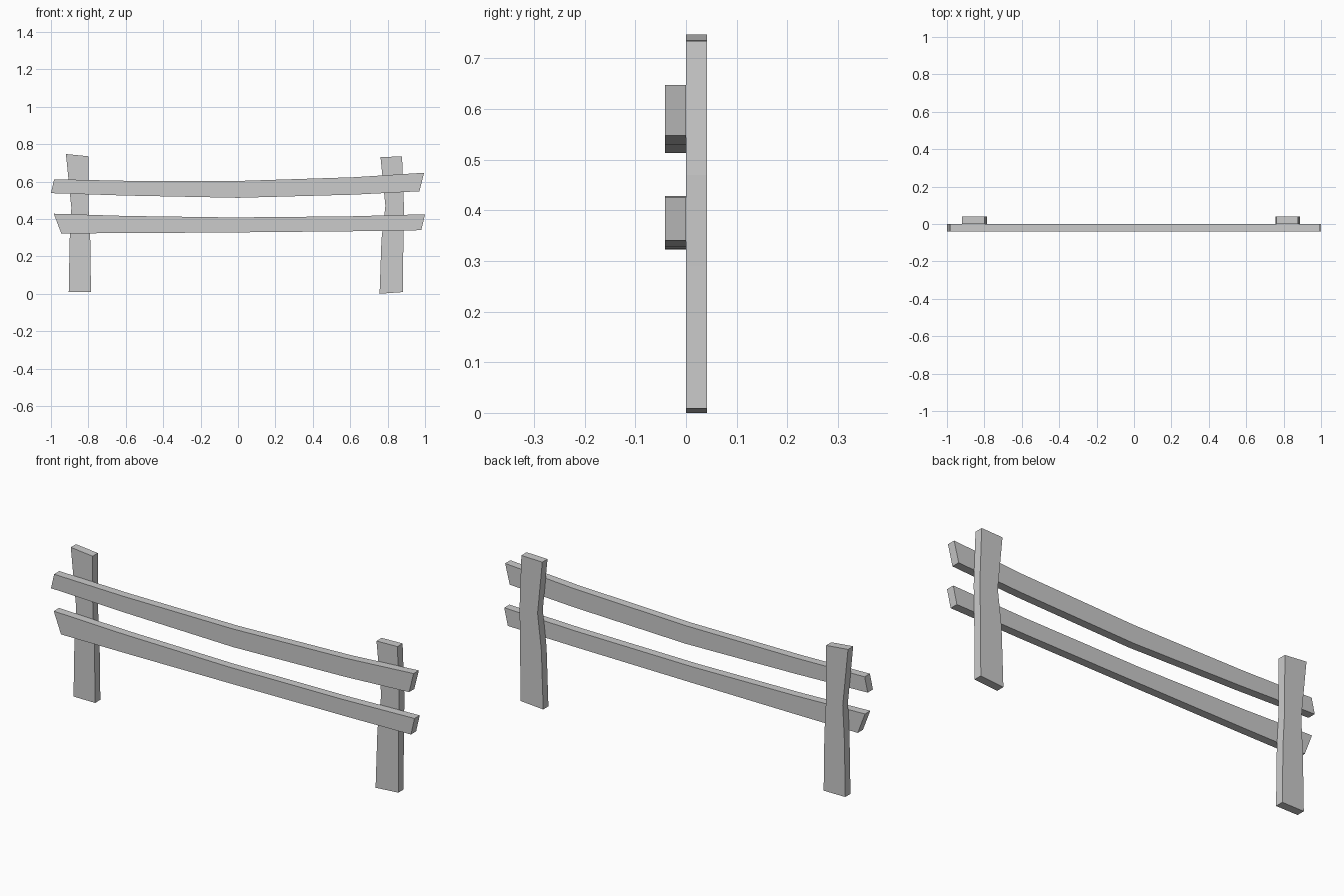
import bpy
import bmesh

if "Cube" in bpy.data.objects:
    bpy.data.objects.remove(bpy.data.objects["Cube"])


def plank(name, side_a, side_b, y0, y1):
    """Board from two matching edge lines (x, z), cut into quads and given depth."""
    bm = bmesh.new()
    rows = [[[bm.verts.new((x, y, z)) for y in (y0, y1)] for x, z in side]
            for side in (side_a, side_b)]
    a, b = rows
    n = len(a)
    for i in range(n - 1):
        j = i + 1
        bm.faces.new((a[i][0], a[j][0], b[j][0], b[i][0]))
        bm.faces.new((a[i][1], b[i][1], b[j][1], a[j][1]))
        bm.faces.new((a[i][0], a[i][1], a[j][1], a[j][0]))
        bm.faces.new((b[i][0], b[j][0], b[j][1], b[i][1]))
    for i in (0, n - 1):
        bm.faces.new((a[i][0], b[i][0], b[i][1], a[i][1]))
    bmesh.ops.recalc_face_normals(bm, faces=bm.faces)
    mesh = bpy.data.meshes.new(name)
    bm.to_mesh(mesh)
    bm.free()
    obj = bpy.data.objects.new(name, mesh)
    bpy.context.collection.objects.link(obj)
    return obj


T = 0.041  # board thickness

# Rails: lower edge, then upper edge, on the front of the posts
plank("upper_rail",
      [(-1.0, 0.538), (-0.6, 0.525), (0.0, 0.513), (0.62, 0.53), (0.97, 0.548)],
      [(-0.983, 0.612), (-0.6, 0.604), (0.0, 0.603), (0.62, 0.623), (0.995, 0.647)],
      -T, 0)
plank("lower_rail",
      [(-0.945, 0.323), (-0.6, 0.324), (-0.03, 0.328), (0.6, 0.334), (0.98, 0.34)],
      [(-0.985, 0.428), (-0.6, 0.416), (-0.03, 0.408), (0.6, 0.414), (1.0, 0.425)],
      -T, 0)

# Posts: left edge, then right edge, pinched near the rails
plank("left_post",
      [(-0.905, 0.009), (-0.9, 0.29), (-0.891, 0.46), (-0.92, 0.747)],
      [(-0.786, 0.009), (-0.79, 0.29), (-0.799, 0.46), (-0.8, 0.735)],
      0, T)
plank("right_post",
      [(0.757, 0.0), (0.767, 0.29), (0.788, 0.47), (0.762, 0.731)],
      [(0.882, 0.009), (0.884, 0.29), (0.887, 0.47), (0.877, 0.734)],
      0, T)
